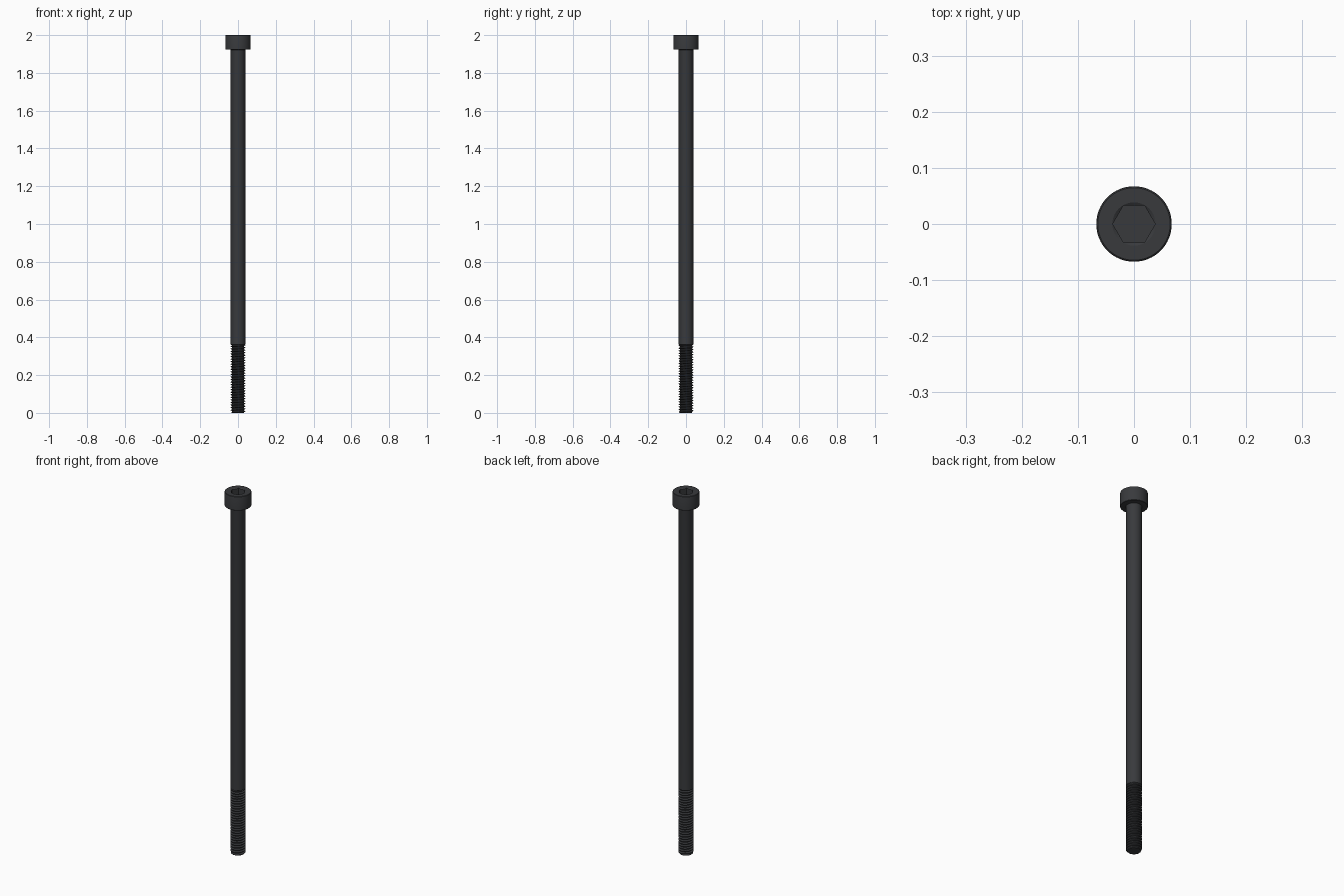
import bpy, bmesh
from math import cos, sin, pi, radians

if "Cube" in bpy.data.objects:
    bpy.data.objects.remove(bpy.data.objects["Cube"])

SEG = 64
SHANK_R, ROOT_R = 0.0388, 0.0312
PITCH, THREAD_TOP = 0.0135, 0.36

mat = bpy.data.materials.new("black_steel")
mat.diffuse_color = (0.04, 0.042, 0.046, 1)
mat.use_nodes = True
mat.node_tree.nodes["Principled BSDF"].inputs["Base Color"].default_value = mat.diffuse_color


def finish(name, bm):
    bmesh.ops.remove_doubles(bm, verts=bm.verts, dist=1e-6)
    bmesh.ops.recalc_face_normals(bm, faces=bm.faces)
    mesh = bpy.data.meshes.new(name)
    bm.to_mesh(mesh)
    bm.free()
    mesh.materials.append(mat)
    ob = bpy.data.objects.new(name, mesh)
    bpy.context.collection.objects.link(ob)
    return ob


def smooth(ob, angle=25):
    bpy.ops.object.select_all(action='DESELECT')
    ob.select_set(True)
    bpy.context.view_layer.objects.active = ob
    bpy.ops.object.shade_smooth_by_angle(angle=radians(angle))


def lathe(name, profile, seg=SEG):
    """Revolve (radius, z) points around z and cap both ends."""
    bm = bmesh.new()
    rings = [[bm.verts.new((r * cos(2 * pi * i / seg), r * sin(2 * pi * i / seg), z))
              for i in range(seg)] for r, z in profile]
    for a, b in zip(rings, rings[1:]):
        for i in range(seg):
            k = (i + 1) % seg
            bm.faces.new((a[i], a[k], b[k], b[i]))
    bm.faces.new(rings[0][::-1])
    bm.faces.new(rings[-1])
    return finish(name, bm)


# Head and plain shank, with a shallow countersink around the socket
body = lathe("head_and_shank", [
    (0.031, 0.357), (SHANK_R, 0.362), (SHANK_R, 1.919), (0.0395, 1.922), (0.042, 1.923),
    (0.066, 1.923), (0.0672, 1.9245), (0.0672, 1.996), (0.0666, 1.9985),
    (0.0645, 2.0), (0.0385, 2.0), (0.030, 1.995)])

# Hexagonal key socket
cutter = lathe("socket_cutter", [(0.0378, 1.96), (0.0378, 2.1)], 6)
cutter.hide_render = True
mod = body.modifiers.new("socket", 'BOOLEAN')
mod.object, mod.operation, mod.solver = cutter, 'DIFFERENCE', 'EXACT'
bpy.context.view_layer.objects.active = body
bpy.ops.object.modifier_apply(modifier=mod.name)
bpy.data.objects.remove(cutter)
smooth(body)

# Helical thread: tooth outline as (fraction of pitch, height 0..1)
TOOTH = [(0.0, 0), (0.2, 0), (0.53, 1), (0.67, 1), (1.0, 0)]


def thread_radius(z, turn):
    t = (z / PITCH - turn) % 1.0
    for (t0, h0), (t1, h1) in zip(TOOTH, TOOTH[1:]):
        if t <= t1:
            h = h0 + (h1 - h0) * (t - t0) / (t1 - t0)
            break
    return min(ROOT_R + (SHANK_R - ROOT_R) * h, 0.0325 + z)


bm = bmesh.new()
turns = int(THREAD_TOP / PITCH) + 2
rows = [n + t for n in range(-2, turns) for t, _ in TOOTH[:-1]]
columns = []
for i in range(SEG + 1):
    a, turn = 2 * pi * i / SEG, i / SEG
    col = []
    for row in rows:
        z = min(max((row + turn) * PITCH, 0), THREAD_TOP)
        r = thread_radius(z, turn)
        col.append(bm.verts.new((r * cos(a), r * sin(a), z)))
    columns.append(col)
for a, b in zip(columns, columns[1:]):
    for j in range(len(rows) - 1):
        if max(v.co.z for v in (a[j], a[j + 1], b[j], b[j + 1])) > 0:
            if min(v.co.z for v in (a[j], a[j + 1], b[j], b[j + 1])) < THREAD_TOP:
                bm.faces.new((a[j], b[j], b[j + 1], a[j + 1]))
# Flat tip
centre = bm.verts.new((0, 0, 0))
for a, b in zip(columns, columns[1:]):
    bm.faces.new((centre, b[0], a[0]))
thread = finish("thread", bm)
smooth(thread)
